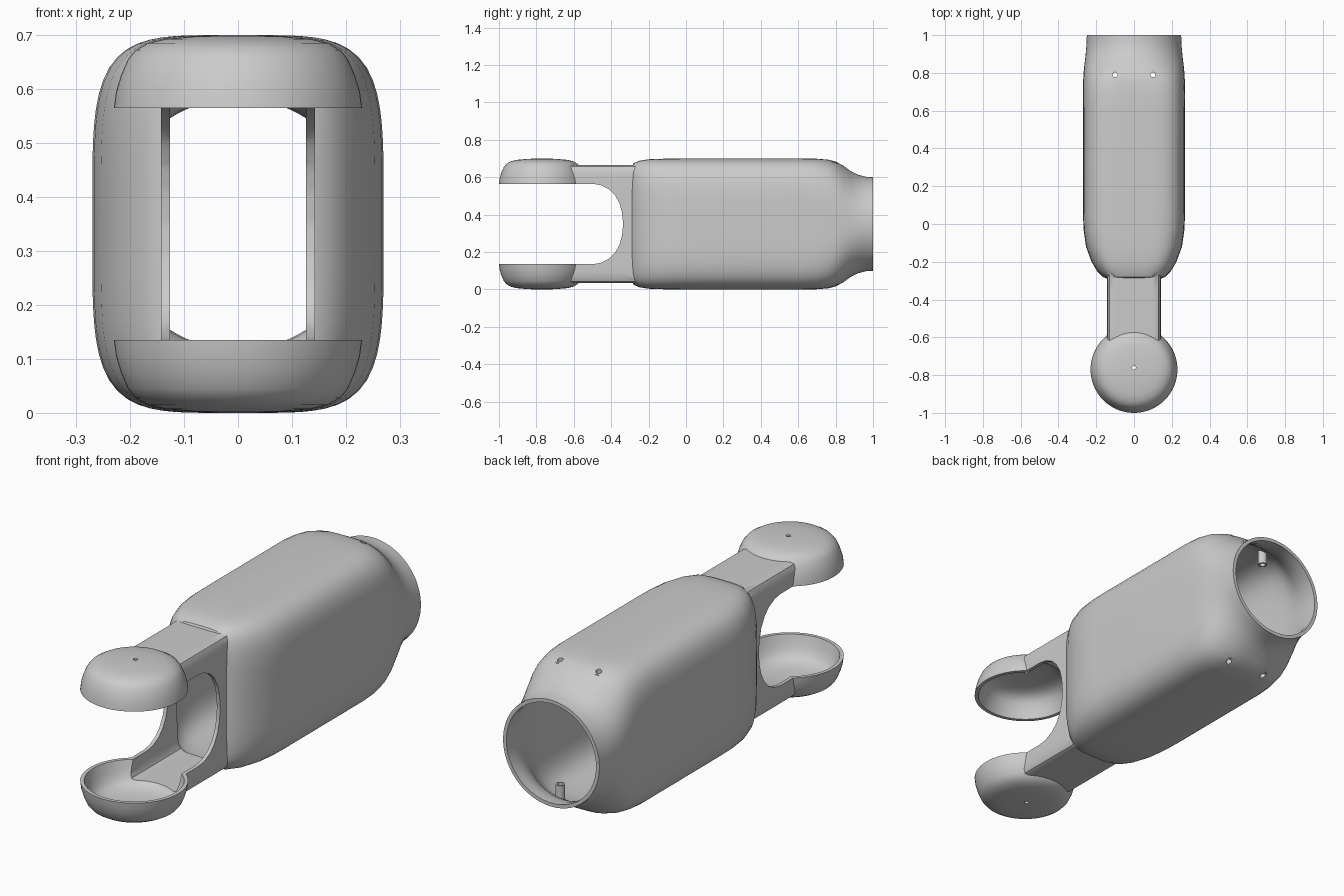
import bpy, bmesh, math

if "Cube" in bpy.data.objects:
    bpy.data.objects.remove(bpy.data.objects["Cube"])

MID = 0.35    # mid height
WALL = 0.017  # shell thickness


def new_object(name, bm):
    bmesh.ops.recalc_face_normals(bm, faces=bm.faces[:])
    mesh = bpy.data.meshes.new(name)
    bm.to_mesh(mesh)
    bm.free()
    ob = bpy.data.objects.new(name, mesh)
    bpy.context.collection.objects.link(ob)
    return ob


def skin(name, rings):
    """Closed solid through equal-length rings of points."""
    bm = bmesh.new()
    loops = [[bm.verts.new(p) for p in ring] for ring in rings]
    n = len(loops[0])
    for a, b in zip(loops, loops[1:]):
        for i in range(n):
            bm.faces.new((a[i], a[(i + 1) % n], b[(i + 1) % n], b[i]))
    bm.faces.new(loops[0])
    bm.faces.new(loops[-1])
    return new_object(name, bm)


def superellipse(y, hx, hz, power, count=96):
    pts = []
    for i in range(count):
        a = 2 * math.pi * (i + 0.5) / count
        c, s = math.cos(a), math.sin(a)
        r = (abs(c) ** power + abs(s) ** power) ** (-1 / power)
        pts.append((hx * r * c, y, MID + hz * r * s))
    return pts


def disc(x, y, z, r, count=64):
    return [(x + r * math.cos(2 * math.pi * i / count),
             y + r * math.sin(2 * math.pi * i / count), z) for i in range(count)]


def boolean(target, tool, operation):
    mod = target.modifiers.new(operation, 'BOOLEAN')
    mod.operation = operation
    mod.solver = 'EXACT'
    mod.object = tool
    bpy.context.view_layer.objects.active = target
    bpy.ops.object.modifier_apply(modifier=mod.name)
    bpy.data.objects.remove(tool, do_unlink=True)


# Body stations along y: y, half width, half height, squareness
BODY = [(-0.29, .14, .305, 4.5), (-0.28, .165, .325, 4.5), (-0.25, .195, .338, 4.5),
        (-0.20, .225, .346, 4.5), (-0.12, .254, .349, 4.5), (-0.03, .267, .35, 4.5),
        (0.05, .27, .35, 4.5), (0.62, .27, .35, 4.5), (0.70, .27, .349, 4.2),
        (0.76, .269, .344, 3.7), (0.80, .267, .334, 3.2), (0.84, .263, .312, 2.7),
        (0.88, .258, .283, 2.3), (0.92, .254, .263, 2.1), (0.96, .251, .253, 2.0),
        (1.00, .25, .25, 2.0)]
# Cup profile: radius, height above mid
CUP = [(.23, .215), (.226, .245), (.217, .275), (.204, .305), (.19, .322),
       (.168, .335), (.135, .343), (.09, .347), (.04, .35)]


def make_solid(prefix, t):
    """Body, snout and cup column joined, shrunk inward by t."""
    rings = [superellipse(y, hx - t, hz - t, p) for y, hx, hz, p in BODY]
    if t:
        rings[0] = [(x, y + t, z) for x, y, z in rings[0]]
        rings[1] = [(x, y + t, z) for x, y, z in rings[1]]
        rings[2] = [(x, y + t / 2, z) for x, y, z in rings[2]]
        rings.append(superellipse(1.05, .25 - t, .25 - t, 2))
    body = skin(prefix, rings)
    snout = skin("snout", [superellipse(y, .143 - t, .315 - t, 14)
                           for y in (-0.70, -0.5, -0.35, -0.2)])
    half = [(r - t, h - t) for r, h in CUP]
    half[0] = (half[0][0], CUP[0][1])
    column = [(r, -h) for r, h in reversed(half)] + half
    cups = skin("cups", [disc(0, -0.77, MID + h, r) for r, h in column])
    boolean(body, snout, 'UNION')
    boolean(body, cups, 'UNION')
    return body


shell = make_solid("clevis_shell", 0.0)
boolean(shell, make_solid("hollow", WALL), 'DIFFERENCE')

# Rounded fork gap between the two cups
gap = [(-1.1, .215), (-.50, .215), (-.455, .208), (-.41, .185), (-.38, .155),
       (-.355, .11), (-.342, .06), (-.336, 0)]
gap += [(y, -h) for y, h in reversed(gap[:-1])]
boolean(shell, skin("gap", [[(x, y, MID + h) for y, h in gap] for x in (-.4, .4)]),
        'DIFFERENCE')

# Pin holes in the neck and in the cup centres
for x, y, r in ((-.1, .79, .013), (.1, .79, .013), (0, -.76, .01)):
    boolean(shell, skin("hole", [disc(x, y, z, r, 16) for z in (-.1, .8)]), 'DIFFERENCE')


# Screw sleeves inside the neck
def sleeve(name, x, side):
    bm = bmesh.new()
    y, r0, r1 = .79, .013, .021
    z0, z1 = MID + side * .325, MID + side * .25
    loops = [[bm.verts.new(p) for p in disc(x, y, z, r, 16)]
             for r, z in ((r0, z0), (r1, z0), (r1, z1), (r0, z1))]
    for k in range(4):
        a, b = loops[k], loops[(k + 1) % 4]
        for i in range(16):
            j = (i + 1) % 16
            bm.faces.new((a[i], a[j], b[j], b[i]))
    return new_object(name, bm)


parts = [shell]
for side, label in ((1, "upper"), (-1, "lower")):
    for x, hand in ((-.1, "left"), (.1, "right")):
        parts.append(sleeve(f"{label}_{hand}_sleeve", x, side))

for ob in parts:
    bpy.ops.object.select_all(action='DESELECT')
    ob.select_set(True)
    bpy.context.view_layer.objects.active = ob
    bpy.ops.object.shade_smooth_by_angle(angle=math.radians(35))
